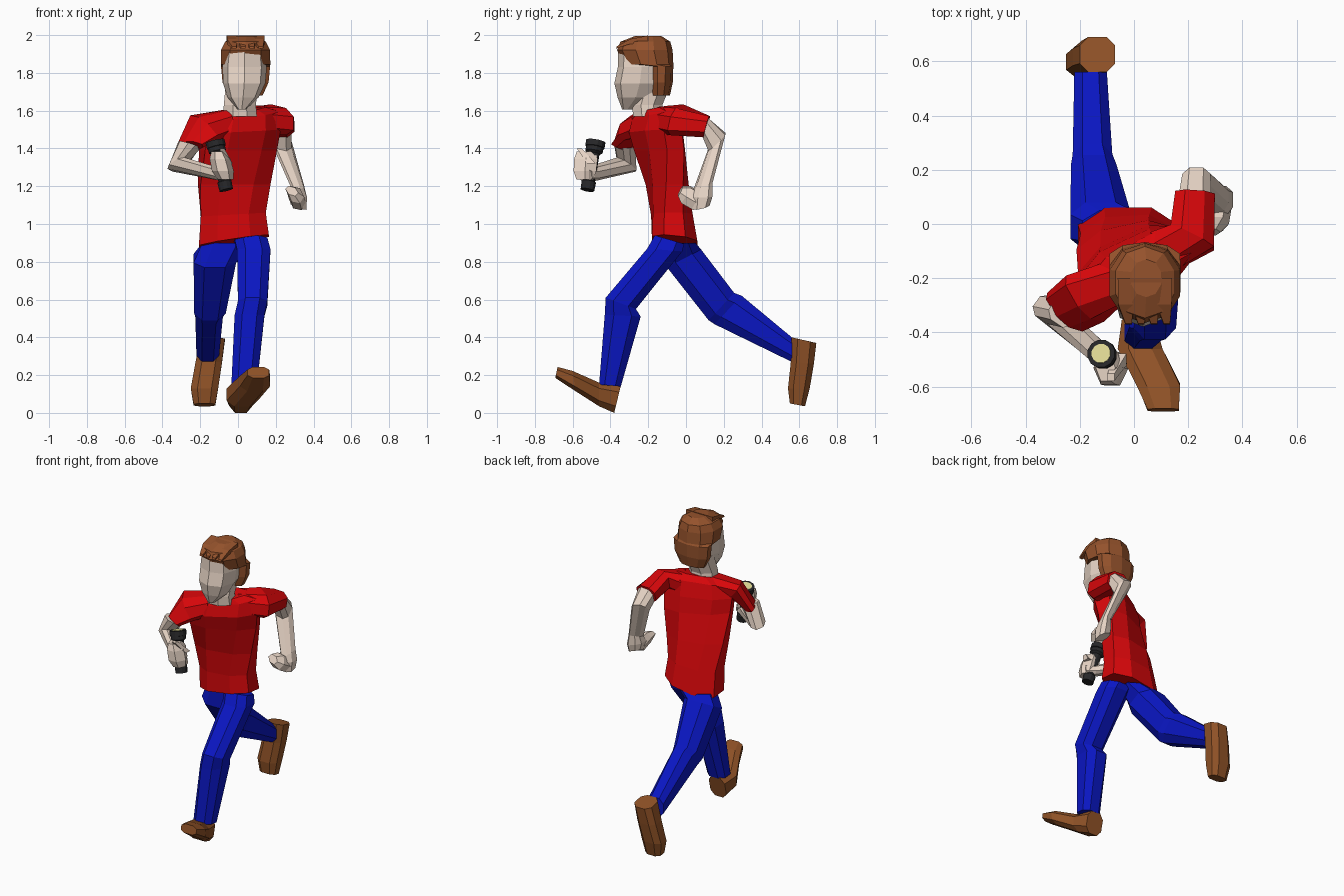
import bpy, bmesh
from math import sin, cos, pi, copysign
from mathutils import Vector as V


def material(name, rgb):
    m = bpy.data.materials.new(name)
    m.diffuse_color = (*rgb, 1)
    return m


RED = material("red_cloth", (0.68, 0.002, 0.003))
BLUE = material("blue_cloth", (0.003, 0.008, 0.55))
SKIN = material("skin", (0.8, 0.66, 0.56))
BROWN = material("hair_brown", (0.30, 0.085, 0.025))
LEATHER = material("leather", (0.28, 0.085, 0.02))
BLACK = material("black", (0.02, 0.02, 0.022))
LENS = material("lens", (0.75, 0.7, 0.3))


def outline(n, turn, power):
    """Unit cross-section scaled so that it just fills a 2 x 2 square."""
    pts = []
    for i in range(n):
        a = 2 * pi * (i + turn) / n
        pts.append([copysign(abs(f) ** power, f) for f in
                    (round(cos(a), 6), round(sin(a), 6))])
    mx, my = max(abs(p[0]) for p in pts), max(abs(p[1]) for p in pts)
    return [(x / mx, y / my) for x, y in pts]


def loft(name, mat, rings, n=8, turn=0.5, power=1.0):
    """Skin flat faces over rings given as (centre, half-axis u, half-axis v)."""
    bm = bmesh.new()
    loops = []
    for c, u, v in rings:
        loops.append([bm.verts.new(V(c) + V(u) * a + V(v) * b)
                      for a, b in outline(n, turn, power)])
    for A, B in zip(loops, loops[1:]):
        for i in range(n):
            j = (i + 1) % n
            bm.faces.new((A[i], A[j], B[j], B[i]))
    bm.faces.new(loops[0][::-1])
    bm.faces.new(loops[-1])
    bmesh.ops.recalc_face_normals(bm, faces=bm.faces)
    me = bpy.data.meshes.new(name)
    bm.to_mesh(me)
    bm.free()
    me.materials.append(mat)
    ob = bpy.data.objects.new(name, me)
    bpy.context.collection.objects.link(ob)
    return ob


def side_rings(rows):
    """Rings from x range plus two points (y, z) of the side outline."""
    return [(((x0 + x1) / 2, (ya + yb) / 2, (za + zb) / 2),
             ((x1 - x0) / 2, 0, 0), (0, (yb - ya) / 2, (zb - za) / 2))
            for x0, x1, ya, za, yb, zb in rows]


def level_rings(rows):
    """Level rings from z, centre x, centre y, half width, half depth."""
    return [((x, y, z), (w, 0, 0), (0, d, 0)) for z, x, y, w, d in rows]


# Shirt body, twisting from hips to shoulders
loft("shirt", RED, [
    ((-.022, -.06, .910), (.185, .0, .028), (0, .12, -.012)),
    ((-.025, -.075, 1.05), (.172, .01, .01), (0, .105, 0)),
    ((-.02, -.10, 1.21), (.185, .04, 0), (-.015, .095, 0)),
    ((.0, -.14, 1.39), (.19, .085, 0), (-.035, .095, 0)),
    ((.01, -.16, 1.49), (.195, .09, .01), (-.045, .10, 0)),
    ((.02, -.16, 1.575), (.18, .095, .025), (-.04, .08, .01)),
    ((.025, -.17, 1.608), (.11, .055, .015), (-.025, .06, .01))], 8, 0.5, 0.85)

# Sleeves
loft("back_sleeve", RED, [
    ((.09, -.11, 1.55), (.03, -.08, 0), (0, 0, .07)),
    ((.215, -.05, 1.552), (.08, -.04, -.02), (0, .015, .072)),
    ((.225, .11, 1.515), (.073, -.005, 0), (0, .015, .056))], 8, 0.5, 0.8)
loft("front_sleeve", RED, [
    ((-.06, -.21, 1.535), (.03, -.075, 0), (0, 0, .07)),
    ((-.18, -.275, 1.51), (.045, -.08, -.01), (-.05, .01, .06)),
    ((-.255, -.325, 1.41), (.04, -.064, .02), (-.05, .015, .015))], 8, 0.5, 0.8)

# Swept-back arm with its hand
loft("back_arm", SKIN, [
    ((.225, .10, 1.515), (.06, 0, 0), (0, .015, .048)),
    ((.23, .163, 1.435), (.052, 0, -.012), (0, .045, .042)),
    ((.315, .09, 1.20), (.034, .01, 0), (0, .045, .015)),
    ((.317, .08, 1.15), (.048, .01, -.01), (0, .055, .0)),
    ((.32, .08, 1.095), (.042, 0, -.015), (0, .045, .01))], 8, 0.5, 0.8)
loft("back_fingers", SKIN, [
    ((.315, .06, 1.12), (.045, 0, -.01), (0, .02, .042)),
    ((.305, .0, 1.155), (.045, 0, -.01), (0, .025, .04)),
    ((.285, -.03, 1.175), (.034, 0, -.01), (0, .012, .022))], 6, 0)

# Forward arm and gripping hand
loft("front_arm", SKIN, [
    ((-.255, -.325, 1.42), (-.03, -.042, .015), (-.045, .03, .01)),
    ((-.315, -.315, 1.315), (-.028, -.038, .015), (-.045, .03, -.03)),
    ((-.10, -.50, 1.265), (-.02, -.035, .005), (0, .005, -.034)),
    ((-.055, -.54, 1.265), (-.025, -.04, .005), (0, .005, -.036))], 8, 0.5, 0.8)
loft("front_hand", SKIN, [
    ((-.065, -.535, 1.235), (.04, 0, 0), (0, .045, 0)),
    ((-.08, -.535, 1.28), (.058, 0, 0), (0, .06, 0)),
    ((-.095, -.53, 1.345), (.055, 0, 0), (0, .062, 0)),
    ((-.105, -.53, 1.385), (.036, 0, 0), (0, .048, 0))], 6, 0)
loft("thumb", SKIN, [
    ((-.05, -.5, 1.32), (.022, 0, 0), (0, .022, 0)),
    ((-.085, -.565, 1.40), (.013, 0, 0), (0, .013, 0))], 4)

# Torch: turned profile along a tilted axis
start, axis = V((-.062, -.522, 1.18)), V((-.06, .045, .26)).normalized()
side = axis.cross(V((0, 1, 0))).normalized()
up = axis.cross(side)


def turned(name, mat, profile):
    loft(name, mat, [(start + axis * t, side * r, up * r) for t, r in profile], 12)


turned("torch_body", BLACK, [(0, .036), (.045, .038), (.05, .031), (.20, .031),
                             (.212, .046), (.235, .046), (.237, .051), (.268, .051)])
turned("torch_lens", LENS, [(.26, .035), (.271, .035)])

# Neck and head
loft("neck", SKIN, level_rings([
    (1.57, .01, -.20, .09, .08), (1.63, .01, -.205, .085, .08),
    (1.74, .02, -.17, .085, .09)]))
loft("head", SKIN, level_rings([
    (1.607, .02, -.31, .022, .028), (1.67, .027, -.265, .082, .097),
    (1.745, .033, -.245, .112, .134), (1.83, .035, -.235, .117, .126),
    (1.93, .035, -.23, .105, .128)]), 8, 0, 0.8)

# Hair: nape and crown in one shell, stepping forward above the ears
loft("hair", BROWN, level_rings([
    (1.68, .04, -.135, .09, .05), (1.75, .04, -.13, .122, .06),
    (1.835, .04, -.13, .13, .063), (1.845, .04, -.197, .131, .13),
    (1.92, .04, -.218, .13, .147), (1.965, .04, -.215, .108, .132),
    (1.995, .045, -.20, .055, .07)]), 10, 0.5, 0.95)
for i in range(4):
    x = -.03 + .047 * i
    loft(f"fringe_tuft_{i + 1}", BROWN, [
        ((x, -.20, 1.98), (.03, 0, 0), (0, 0, .018)),
        ((x, -.30, 1.965), (.028, 0, 0), (0, .004, .014)),
        ((x + .01, -.368, 1.935), (.012, 0, 0), (0, .002, .006))], 4)

# Legs
loft("front_leg", BLUE, side_rings([
    (-.02, .155, -.165, .94, -.01, .895), (-.005, .172, -.205, .87, -.02, .855),
    (.0, .155, -.425, .61, -.265, .55), (-.018, .14, -.43, .52, -.24, .51),
    (-.035, .10, -.46, .15, -.345, .14)]), 8, 0.5, 0.8)
loft("back_leg", BLUE, side_rings([
    (-.19, .06, -.10, .90, .05, .90), (-.235, -.01, -.10, .77, .08, .865),
    (-.232, -.065, .12, .49, .255, .635), (-.226, -.08, .15, .47, .295, .62),
    (-.22, -.10, .56, .27, .56, .40)]), 8, 0.5, 0.8)

# Shoes
loft("front_shoe", LEATHER, side_rings([
    (-.045, .075, -.345, .145, -.38, .0), (-.06, .105, -.46, .16, -.46, .035),
    (.01, .17, -.60, .222, -.585, .115), (.05, .165, -.68, .243, -.692, .185)]),
    8, 0.5, 0.75)
loft("back_shoe", LEATHER, side_rings([
    (-.20, -.07, .56, .40, .69, .37), (-.225, -.085, .555, .27, .677, .26),
    (-.25, -.105, .54, .13, .655, .13), (-.235, -.12, .55, .05, .63, .035)]),
    8, 0.5, 0.75)
